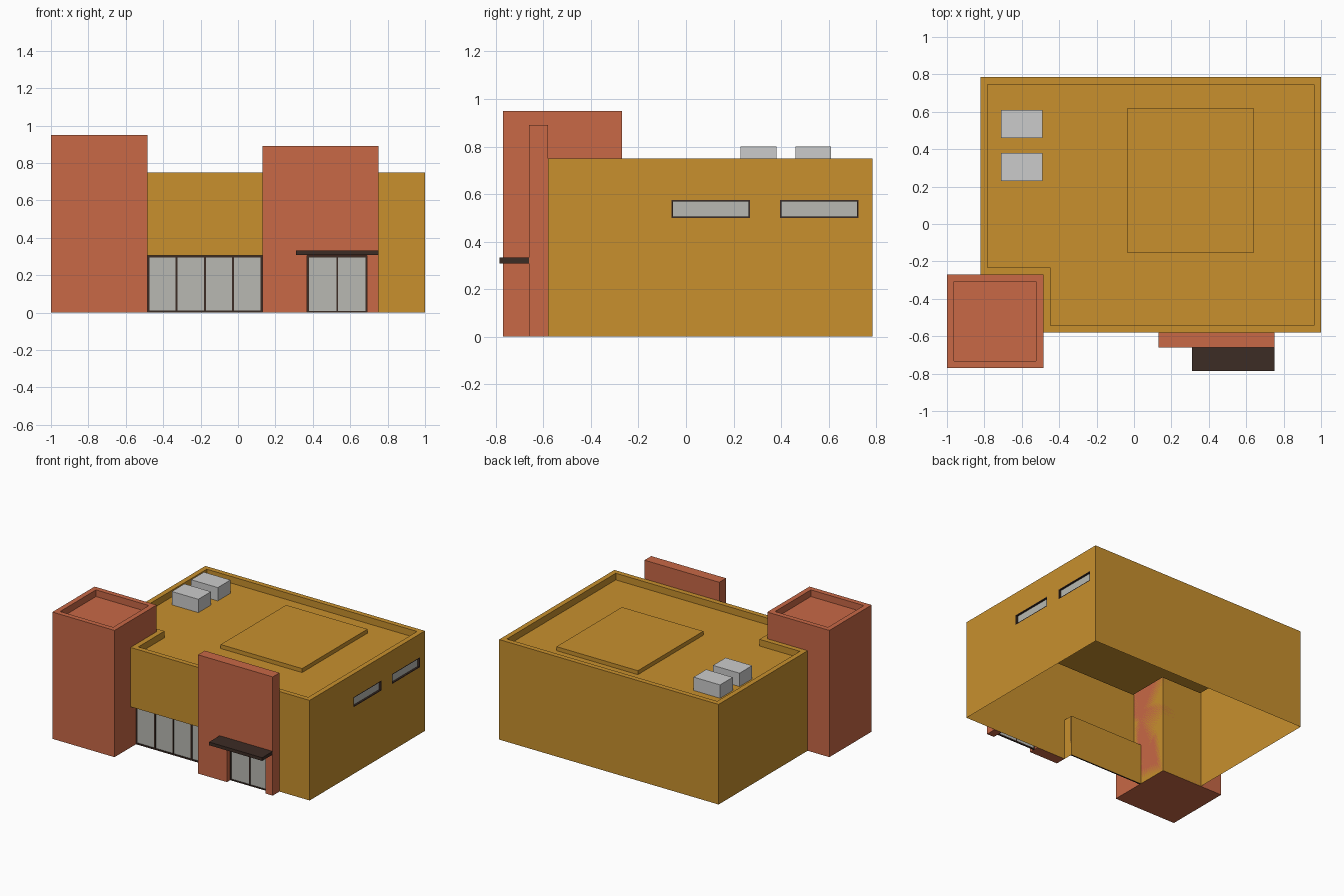
import bpy, bmesh, math
from mathutils import Vector, Matrix

if "Cube" in bpy.data.objects:
    bpy.data.objects.remove(bpy.data.objects["Cube"])


def material(name, rgb):
    m = bpy.data.materials.new(name)
    m.diffuse_color = (*rgb, 1)
    m.use_nodes = True
    m.node_tree.nodes["Principled BSDF"].inputs["Base Color"].default_value = m.diffuse_color
    return m


OCHRE = material("ochre_render", (0.58, 0.28, 0.027))
BRICK = material("terracotta", (0.58, 0.138, 0.061))
DARK = material("dark_metal", (0.045, 0.025, 0.018))
GLASS = material("pale_glass", (0.48, 0.485, 0.445))


def finish(name, bm, mat=None):
    mesh = bpy.data.meshes.new(name)
    bm.to_mesh(mesh)
    bm.free()
    ob = bpy.data.objects.new(name, mesh)
    bpy.context.collection.objects.link(ob)
    if mat:
        mesh.materials.append(mat)
    return ob


def add_box(bm, x0, x1, y0, y1, z0, z1):
    centre = Vector((x0 + x1, y0 + y1, z0 + z1)) / 2
    scale = Matrix.Diagonal((x1 - x0, y1 - y0, z1 - z0, 1))
    bmesh.ops.create_cube(bm, size=1, matrix=Matrix.Translation(centre) @ scale)


def box(name, *bounds, mat=None):
    bm = bmesh.new()
    add_box(bm, *bounds)
    return finish(name, bm, mat)


def prism(points, vec):
    """Closed prism from a planar outline."""
    bm = bmesh.new()
    base = bm.faces.new([bm.verts.new(p) for p in points])
    res = bmesh.ops.extrude_face_region(bm, geom=[base], use_keep_orig=True)
    bmesh.ops.translate(bm, vec=vec, verts=[v for v in res["geom"] if isinstance(v, bmesh.types.BMVert)])
    bmesh.ops.recalc_face_normals(bm, faces=bm.faces[:])
    return bm


def push(bm, face, vec):
    """Extrude one face along a vector."""
    new = bmesh.ops.extrude_discrete_faces(bm, faces=[face])["faces"][0]
    bmesh.ops.translate(bm, vec=vec, verts=new.verts[:])


def parapet(bm, rim, depth):
    top = max(bm.faces, key=lambda f: f.calc_center_median().z)
    bmesh.ops.inset_region(bm, faces=[top], thickness=rim, use_even_offset=True, use_boundary=True)
    push(bm, top, (0, 0, -depth))


def glazing(name, u0, u1, z0, z1, y0, y1, panes, bar, turn=0):
    """Framed row of panes facing -y, optionally turned about z."""
    bm = bmesh.new()
    for z in (z0, z1 - bar):
        add_box(bm, u0, u1, y0, y1, z, z + bar)
    for i in range(panes + 1):
        u = u0 + (u1 - u0 - bar) * i / panes
        add_box(bm, u, u + bar, y0, y1, z0 + bar, z1 - bar)
    frame = finish(name + "_frame", bm, DARK)
    glass = box(name + "_glass", u0 + bar / 2, u1 - bar / 2, y1 - 0.005, y1 - 0.001,
                z0 + bar / 2, z1 - bar / 2, mat=GLASS)
    for ob in (frame, glass):
        ob.data.transform(Matrix.Rotation(turn, 4, "Z"))


# Main hall: open-bottomed shell wrapped around the corner tower
H, RECESS = 0.75, 0.075
outline = [(-0.82, 0.785), (-0.82, -0.27), (-0.485, -0.27), (-0.485, -0.58), (1, -0.58), (1, 0.785)]
bm = prism([(x, y, 0) for x, y in outline], (0, 0, H))
parapet(bm, 0.038, 0.05)
side_windows = [(-0.06, 0.27), (0.395, 0.725)]
cuts = [(0, 0.13), (1, -0.58 + RECESS), (2, 0.305), (2, 0.5), (2, 0.575)]
cuts += [(1, y) for w in side_windows for y in w]
for axis, pos in cuts:
    co, no = Vector(), Vector()
    co[axis], no[axis] = pos, 1
    bmesh.ops.bisect_plane(bm, geom=bm.verts[:] + bm.edges[:] + bm.faces[:], plane_co=co, plane_no=no)

# Recess the shopfront and the two side windows
for f in bm.faces[:]:
    c = f.calc_center_median()
    if f.normal.y < -0.9 and abs(c.y + 0.58) < 0.001 and c.x < 0.13 and c.z < 0.305:
        push(bm, f, (0, RECESS, 0))
    elif f.normal.x > 0.9 and c.x > 0.999 and 0.5 < c.z < 0.575 and any(a < c.y < b for a, b in side_windows):
        push(bm, f, (-0.02, 0, 0))

# Remove the floor and the recess end that the tower closes
gone = []
for f in bm.faces:
    c = f.calc_center_median()
    at_tower = abs(c.x + 0.485) < 0.001 and c.y < -0.58 + RECESS - 0.001 and c.z < 0.305
    if c.z < 0.001 or at_tower:
        gone.append(f)
bmesh.ops.delete(bm, geom=gone, context="FACES")
finish("main_hall", bm, OCHRE)

# Corner tower with its own parapet
bm = prism([(-1, -0.77, 0), (-0.485, -0.77, 0), (-0.485, -0.27, 0), (-1, -0.27, 0)], (0, 0, 0.95))
parapet(bm, 0.038, 0.05)
finish("corner_tower", bm, BRICK)

# Entrance wall with door opening, and canopy
portal = [(0.13, 0), (0.37, 0), (0.37, 0.305), (0.69, 0.305), (0.69, 0), (0.75, 0), (0.75, 0.89), (0.13, 0.89)]
finish("entrance_wall", prism([(x, -0.66, z) for x, z in portal], (0, 0.08, 0)), BRICK)
box("entrance_canopy", 0.31, 0.75, -0.785, -0.66, 0.308, 0.332, mat=DARK)

# Glazing
glazing("shopfront", -0.485, 0.13, 0, 0.305, -0.516, -0.506, 4, 0.011)
glazing("entrance_door", 0.37, 0.69, 0, 0.305, -0.622, -0.612, 2, 0.009)
for i, (a, b) in enumerate(side_windows):
    glazing(f"side_window_{i + 1}", a, b, 0.5, 0.575, -1, -0.981, 1, 0.006, math.pi / 2)

# Rooftop slab and air units
box("roof_slab", -0.035, 0.64, -0.155, 0.62, 0.7, 0.73, mat=OCHRE)
for i, y in enumerate((0.23, 0.46)):
    box(f"roof_air_unit_{i + 1}", -0.71, -0.49, y, y + 0.15, 0.7, 0.8)
